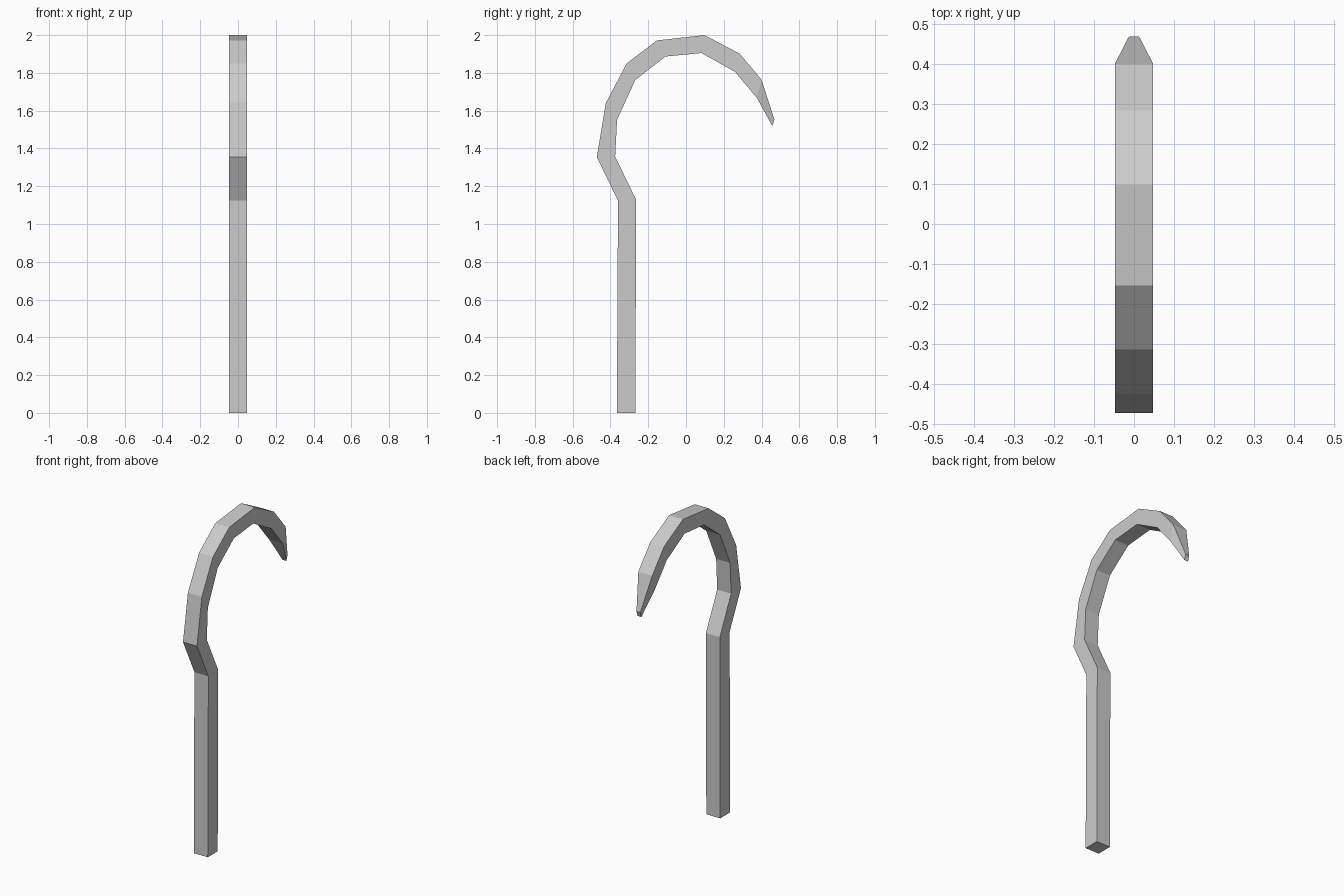
import bpy, bmesh

if "Cube" in bpy.data.objects:
    bpy.data.objects.remove(bpy.data.objects["Cube"])

# Side profile stations: (outer y, outer z, inner y, inner z, half width)
W = 0.048
stations = [
    (-0.366, 0.0, -0.268, 0.0, W),        # foot of the shaft
    (-0.36, 1.124, -0.264, 1.128, W),     # top of the shaft
    (-0.472, 1.354, -0.375, 1.357, W),    # kink
    (-0.424, 1.642, -0.365, 1.552, W),    # crook
    (-0.314, 1.85, -0.268, 1.763, W),
    (-0.154, 1.972, -0.108, 1.887, W),
    (0.098, 2.0, 0.082, 1.905, W),
    (0.284, 1.902, 0.259, 1.806, W),
    (0.4, 1.764, 0.374, 1.669, W),
    (0.468, 1.553, 0.457, 1.52, 0.013),   # tapered tip
]

# Four-sided bar skinned through the stations
bm = bmesh.new()
rings = []
for oy, oz, iy, iz, w in stations:
    corners = [(-w, oy, oz), (w, oy, oz), (w, iy, iz), (-w, iy, iz)]
    rings.append([bm.verts.new(c) for c in corners])
for a, b in zip(rings, rings[1:]):
    for i in range(4):
        j = (i + 1) % 4
        bm.faces.new((a[i], a[j], b[j], b[i]))

# End caps
bm.faces.new(rings[0][::-1])
bm.faces.new(rings[-1])
bmesh.ops.recalc_face_normals(bm, faces=bm.faces)

mesh = bpy.data.meshes.new("hooked_staff")
bm.to_mesh(mesh)
bm.free()
bpy.context.collection.objects.link(bpy.data.objects.new("hooked_staff", mesh))
